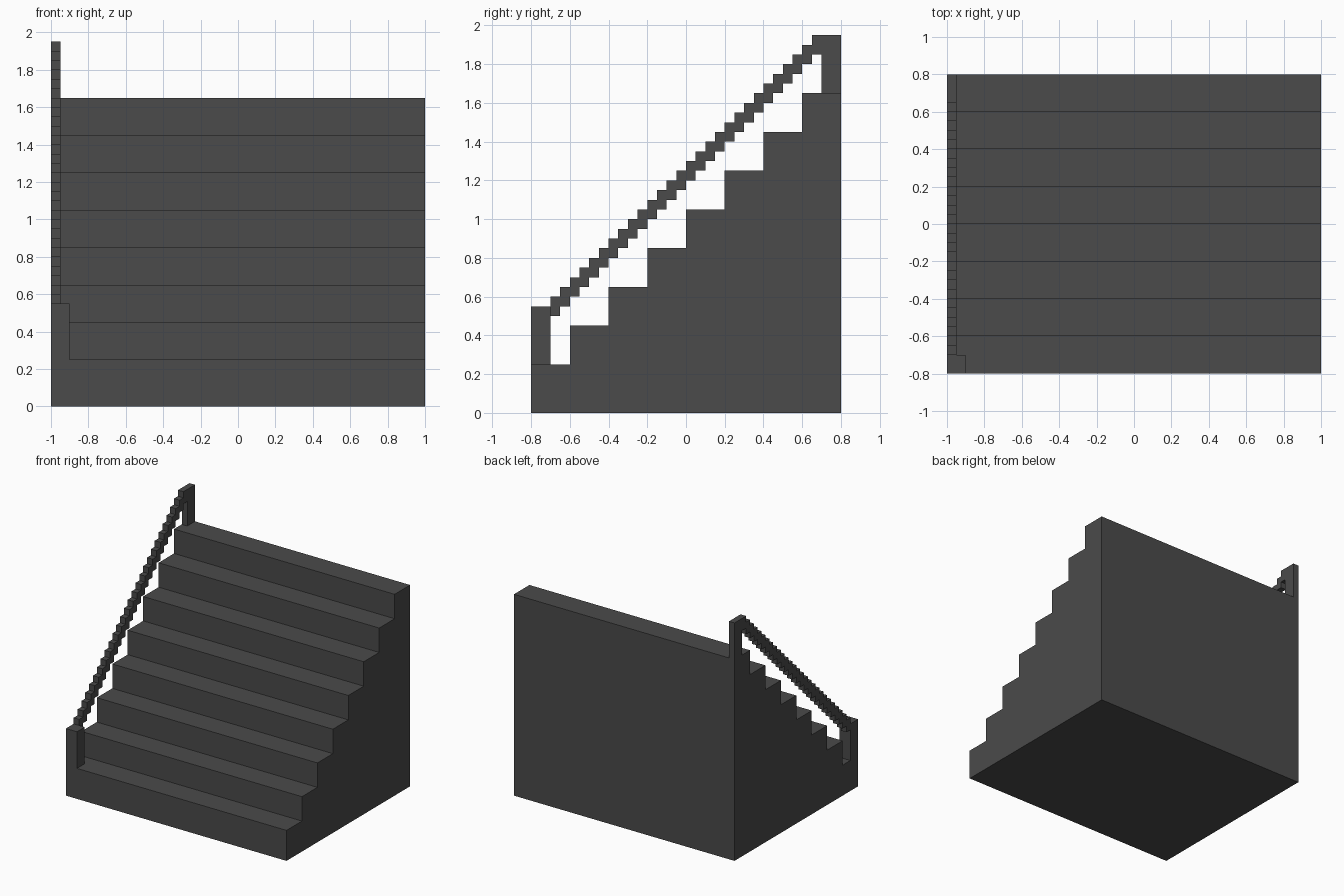
import bpy, bmesh

if "Cube" in bpy.data.objects:
    bpy.data.objects.remove(bpy.data.objects["Cube"])

grey = bpy.data.materials.new("dark_grey")
grey.diffuse_color = (0.069, 0.069, 0.069, 1)
grey.use_nodes = True
grey.node_tree.nodes["Principled BSDF"].inputs["Base Color"].default_value = grey.diffuse_color


def extrude_profile(name, profile, x0, x1):
    """Solid from a closed (y, z) outline, extruded along x."""
    mesh = bpy.data.meshes.new(name)
    bm = bmesh.new()
    face = bm.faces.new([bm.verts.new((x0, y, z)) for y, z in profile])
    ext = bmesh.ops.extrude_face_region(bm, geom=[face])
    moved = [v for v in ext["geom"] if isinstance(v, bmesh.types.BMVert)]
    bmesh.ops.translate(bm, verts=moved, vec=(x1 - x0, 0, 0))
    bmesh.ops.recalc_face_normals(bm, faces=bm.faces)
    bm.to_mesh(mesh)
    bm.free()
    mesh.materials.append(grey)
    obj = bpy.data.objects.new(name, mesh)
    bpy.context.collection.objects.link(obj)
    return obj


# Solid staircase: eight steps rising towards the back
STEP = 0.2
stairs = [(0.8, 0), (-0.8, 0)]
for i in range(8):
    z = 0.25 + STEP * i
    stairs += [(-0.8 + STEP * i, z), (-0.8 + STEP * (i + 1), z)]
extrude_profile("stairs", stairs, -1, 1)

# Bottom post, twice as wide as the rail
extrude_profile("bottom_post",
                [(-0.8, 0.25), (-0.7, 0.25), (-0.7, 0.55), (-0.8, 0.55)], -1, -0.9)

# Stepped handrail in small blocks, joined to the top post
S, N = 0.05, 28
upper, lower = [], []
for i in range(N):
    y, z = -0.7 + S * i, 0.5 + S * i
    lower += [(y, z), (y + S, z)]
    upper += [(y, z + 0.1), (y + S, z + 0.1)]
top_post = [(0.7, 1.65), (0.8, 1.65), (0.8, 1.95)]
extrude_profile("handrail", lower + top_post + upper[-2::-1], -1, -0.95)
